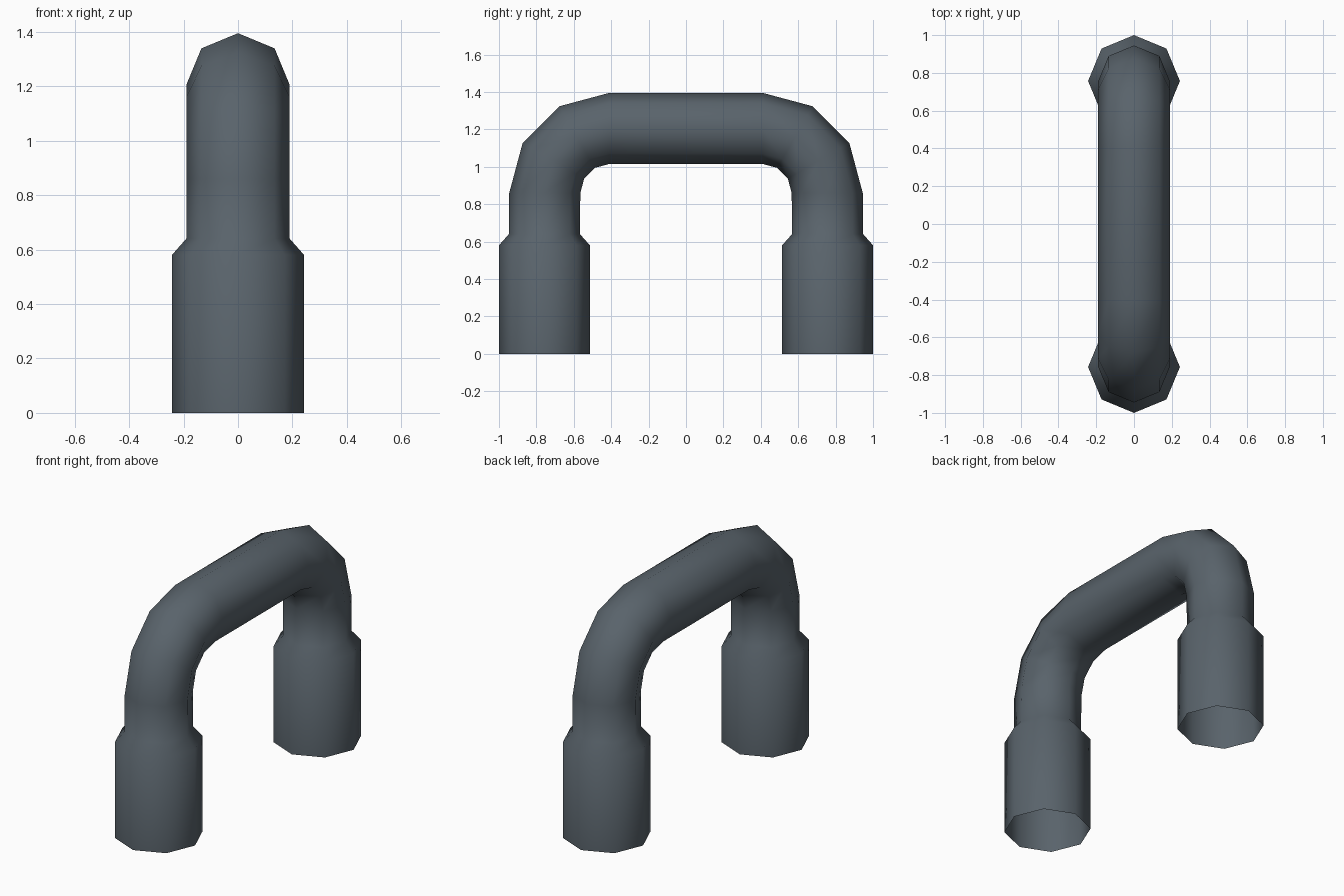
import bpy
import bmesh
from math import sin, cos, pi
from mathutils import Vector

if "Cube" in bpy.data.objects:
    bpy.data.objects.remove(bpy.data.objects["Cube"], do_unlink=True)

SIDES = 8
LEG_Y = 0.757      # distance of each leg axis from the middle
COLLAR_R = 0.243
PIPE_R = 0.19
BEND_Y, BEND_Z, BEND_R = 0.41, 0.86, 0.345

# Slate grey metal
metal = bpy.data.materials.new("slate_grey")
metal.use_nodes = True
colour = (0.10, 0.125, 0.147, 1)
metal.diffuse_color = colour
metal.node_tree.nodes["Principled BSDF"].inputs["Base Color"].default_value = colour

# Cross-sections of one leg: (y, z, tilt angle, radius)
half = [(-LEG_Y, 0, 0, COLLAR_R), (-LEG_Y, 0.58, 0, COLLAR_R), (-LEG_Y, 0.64, 0, PIPE_R)]
for i in range(4):
    a = i * pi / 6
    half.append((-BEND_Y - BEND_R * cos(a), BEND_Z + BEND_R * sin(a), a, PIPE_R))
# Mirrored to the other leg
stations = half + [(-y, z, pi - a, r) for y, z, a, r in reversed(half)]

# Open octagonal tube swept through all cross-sections
bm = bmesh.new()
rings = []
for y, z, a, r in stations:
    outward = Vector((0, -cos(a), sin(a)))
    side = Vector((1, 0, 0))
    rings.append([bm.verts.new(Vector((0, y, z)) + r * (cos(t) * outward + sin(t) * side))
                  for t in (2 * pi * k / SIDES for k in range(SIDES))])
for lower, upper in zip(rings, rings[1:]):
    for k in range(SIDES):
        n = (k + 1) % SIDES
        bm.faces.new((lower[k], lower[n], upper[n], upper[k]))
bmesh.ops.recalc_face_normals(bm, faces=bm.faces)
for face in bm.faces:
    face.smooth = True

mesh = bpy.data.meshes.new("bent_pipe")
bm.to_mesh(mesh)
bm.free()
mesh.materials.append(metal)
pipe = bpy.data.objects.new("bent_pipe", mesh)
bpy.context.collection.objects.link(pipe)
